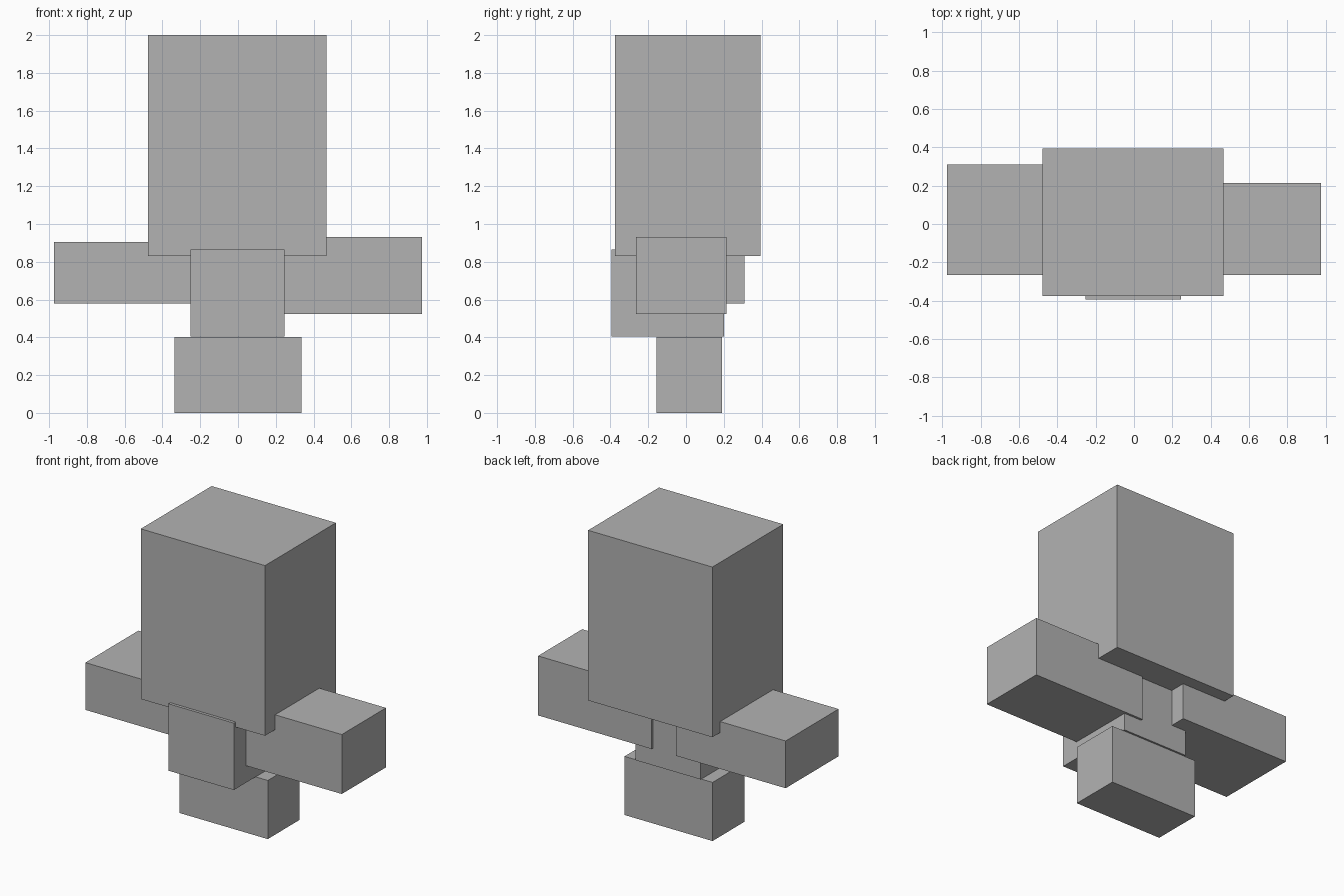
import bpy
from mathutils import Matrix, Vector
import bmesh

if "Cube" in bpy.data.objects:
    bpy.data.objects.remove(bpy.data.objects["Cube"])

grey = bpy.data.materials.new("plain grey")
grey.diffuse_color = (0.45, 0.45, 0.45, 1)
grey.use_nodes = True
grey.node_tree.nodes["Principled BSDF"].inputs["Base Color"].default_value = grey.diffuse_color


def block(name, x, y, z):
    """Box spanning the given (low, high) ranges."""
    size = Vector([b - a for a, b in (x, y, z)])
    centre = Vector([(a + b) / 2 for a, b in (x, y, z)])
    bm = bmesh.new()
    bmesh.ops.create_cube(bm, size=1, matrix=Matrix.Diagonal(size.to_4d()))
    mesh = bpy.data.meshes.new(name)
    bm.to_mesh(mesh)
    bm.free()
    mesh.materials.append(grey)
    obj = bpy.data.objects.new(name, mesh)
    obj.location = centre
    bpy.context.collection.objects.link(obj)


# Foot block at the bottom
block("base", (-0.335, 0.335), (-0.155, 0.19), (0, 0.403))
# Narrow middle column
block("torso", (-0.252, 0.245), (-0.395, 0.2), (0.405, 0.865))
# Uneven side blocks, ending inside the column
block("left_arm", (-0.975, -0.14), (-0.265, 0.31), (0.58, 0.905))
block("right_arm", (0.11, 0.975), (-0.265, 0.215), (0.523, 0.932))
# Tall top block
block("head", (-0.477, 0.468), (-0.375, 0.395), (0.83, 2.0))
